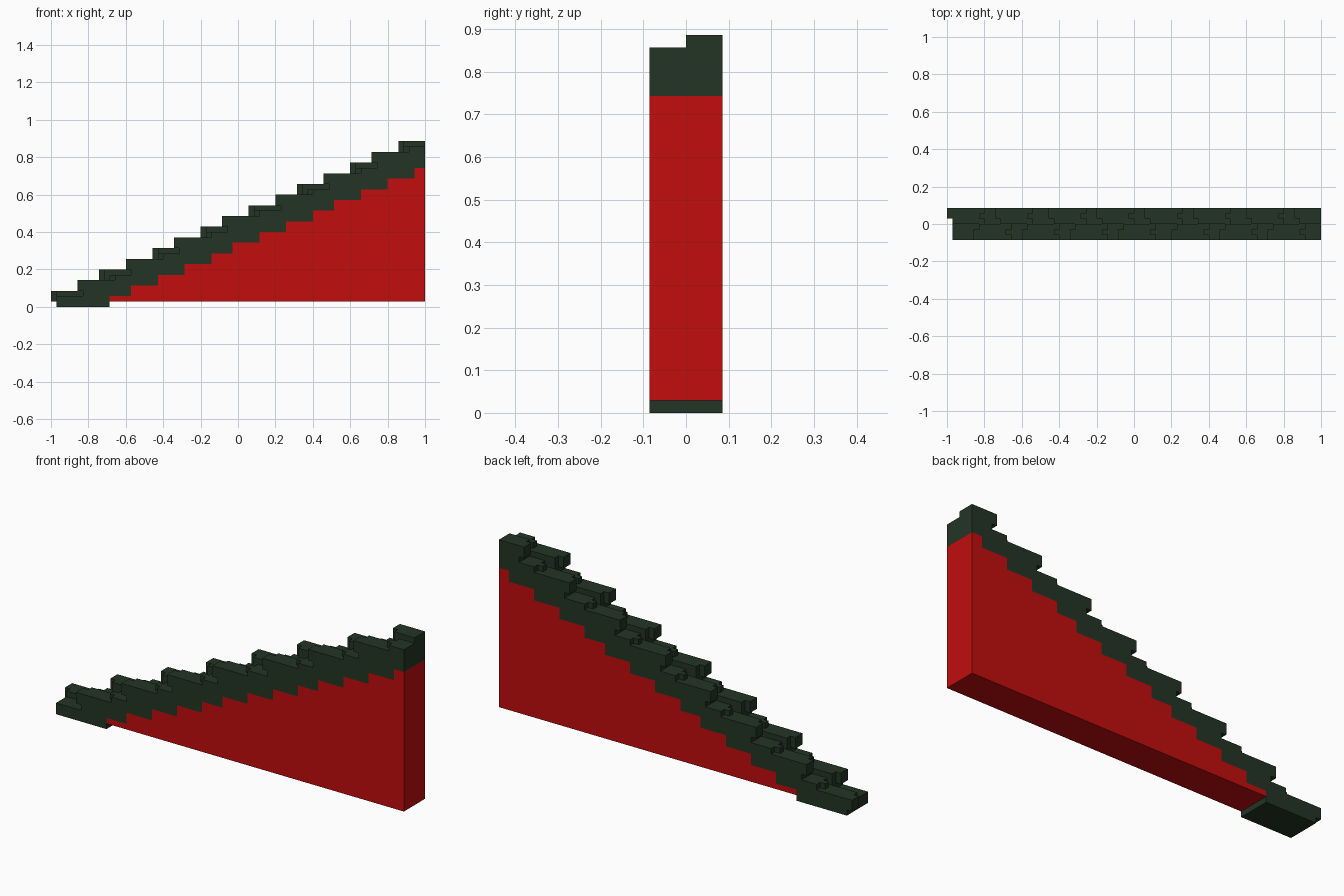
import bpy, bmesh

cube = bpy.data.objects.get("Cube")
if cube:
    bpy.data.objects.remove(cube, do_unlink=True)

U = 1 / 35          # one grid block
LENGTH = 70


def material(name, rgb):
    m = bpy.data.materials.new(name)
    m.diffuse_color = (*rgb, 1)
    m.use_nodes = True
    bsdf = m.node_tree.nodes["Principled BSDF"]
    bsdf.inputs["Base Color"].default_value = (*rgb, 1)
    bsdf.inputs["Roughness"].default_value = 0.8
    return m


green = material("dark green", (0.017, 0.036, 0.018))
red = material("red", (0.54, 0.004, 0.004))


def prisms(name, parts, mat):
    """One object from (xz outline, y0, y1) slabs given in blocks."""
    bm = bmesh.new()
    for outline, y0, y1 in parts:
        verts = [bm.verts.new(((x - LENGTH / 2) * U, y0 * U, z * U)) for x, z in outline]
        face = bm.faces.new(verts)
        ext = bmesh.ops.extrude_face_region(bm, geom=[face])
        moved = [v for v in ext["geom"] if isinstance(v, bmesh.types.BMVert)]
        bmesh.ops.translate(bm, vec=(0, (y1 - y0) * U, 0), verts=moved)
    bmesh.ops.recalc_face_normals(bm, faces=bm.faces)
    mesh = bpy.data.meshes.new(name)
    bm.to_mesh(mesh)
    bm.free()
    mesh.materials.append(mat)
    bpy.context.collection.objects.link(bpy.data.objects.new(name, mesh))


# Stepped line where the treads sit on the wall
seam = [(11, 1)]
z = 1
for x, top in zip((11, 15, 20, 25, 30, 34, 39, 44, 49, 53, 58, 63, 68), range(2, 27, 2)):
    if x > 11:
        seam.append((x, z))
    seam.append((x, top))
    z = top
seam.append((LENGTH, z))

# Red wall under the stairs
prisms("wall", [(seam + [(LENGTH, 1)], -3, 3)], red)

# Start of every rise; the lanes take turns
starts = [round(k * 65 / 14) for k in range(15)]


def tread_outline(lane, row):
    """Side outline of one row (0 inner, 1 middle, 2 outer) of a lane."""
    if lane == "back":
        rises, z = starts[0::2], 0
        pts = [(1, 0)]
    else:
        rises, z = starts[1::2], 2
        pts = [(1, 0), (1, 2)]
    for a in rises:
        nose = a + 1 if row == 0 else a       # overhanging nose
        if a > 0:
            pts.append((a + 1, z))
        if nose == a:
            pts += [(a + 1, z + 1), (a, z + 1)]
        z += 3
        pts.append((nose, z))
        low = a + 6 if row == 1 else a + 7    # low rise with a middle knob
        if low < LENGTH:
            pts += [(low, z), (low, z + 1)]
            z += 1
    pts.append((LENGTH, z))
    return pts + seam[::-1] + [(11, 0)]


# Green stair lanes, mirrored about the centre line
for lane, side in (("back", 1), ("front", -1)):
    rows = [(tread_outline(lane, r), side * r, side * (r + 1)) for r in range(3)]
    prisms(lane + "_stair_treads", rows, green)
